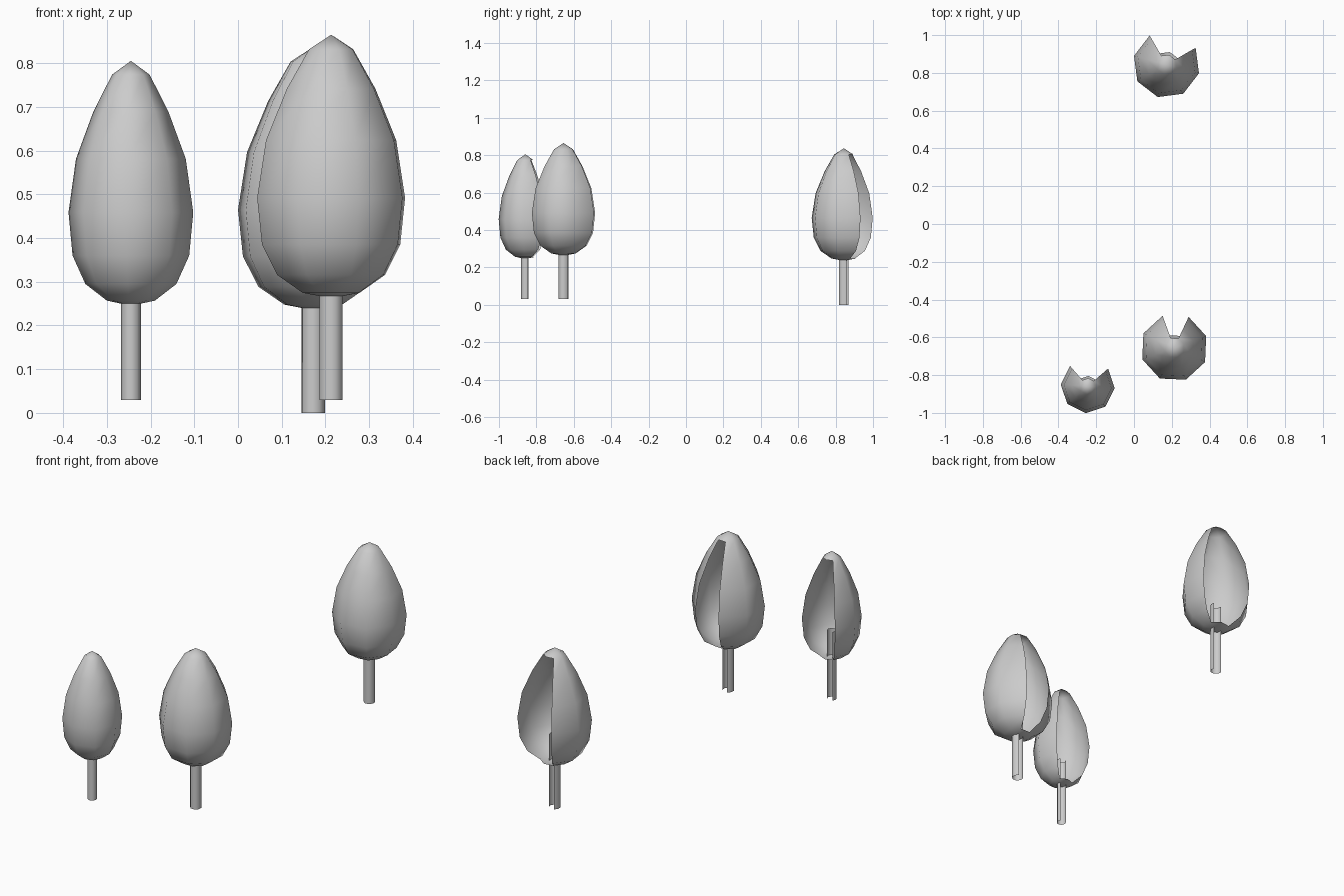
import bpy, bmesh
from math import cos, sin, radians

if "Cube" in bpy.data.objects:
    bpy.data.objects.remove(bpy.data.objects["Cube"])

SIDES = 8
# egg-shaped crown profile: (radius fraction, height fraction), bottom to top
CROWN = [(0.385, 0.021), (0.73, 0.089), (0.935, 0.205), (1.0, 0.381),
         (0.88, 0.6), (0.6, 0.794), (0.3, 0.944)]


def shell(name, x, y, rings, start, gap, bottom=None, top=None):
    """Eight-sided lathe shell with `gap` faces left out, counted from angle `start`."""
    bm = bmesh.new()
    loops = []
    for r, z in rings:
        loops.append([bm.verts.new((r * cos(radians(start + 45 * i)),
                                    r * sin(radians(start + 45 * i)), z))
                      for i in range(SIDES)])
    for a, b in zip(loops, loops[1:]):
        for i in range(gap, SIDES):
            j = (i + 1) % SIDES
            bm.faces.new((a[i], a[j], b[j], b[i]))
    # closed fans at the poles
    for pole, ring, flip in ((bottom, loops[0], True), (top, loops[-1], False)):
        if pole is not None:
            tip = bm.verts.new((0, 0, pole))
            for i in range(SIDES):
                p, q = ring[i], ring[(i + 1) % SIDES]
                bm.faces.new((q, p, tip) if flip else (p, q, tip))
    bmesh.ops.delete(bm, geom=[v for v in bm.verts if not v.link_faces], context='VERTS')
    for f in bm.faces:
        f.smooth = True
    me = bpy.data.meshes.new(name)
    bm.to_mesh(me)
    bm.free()
    ob = bpy.data.objects.new(name, me)
    ob.location = (x, y, 0)
    bpy.context.collection.objects.link(ob)


def tree(name, x, y, ground, base, top, radius, trunk_r, trunk_h, start, gap):
    h = top - base
    shell(name + "_crown", x, y, [(radius * r, base + h * z) for r, z in CROWN],
          start, gap, base, top)
    shell(name + "_trunk", x, y, [(trunk_r, ground), (trunk_r, ground + trunk_h)],
          start, gap)


# three trees, open at the back
tree("left_tree", -0.245, -0.859, 0.03, 0.245, 0.805, 0.143, 0.023, 0.36, 41, 2)
tree("right_tree", 0.213, -0.655, 0.03, 0.262, 0.865, 0.180, 0.028, 0.38, 65, 1)
tree("back_tree", 0.172, 0.844, 0.0, 0.235, 0.837, 0.178, 0.028, 0.38, 30, 2)
